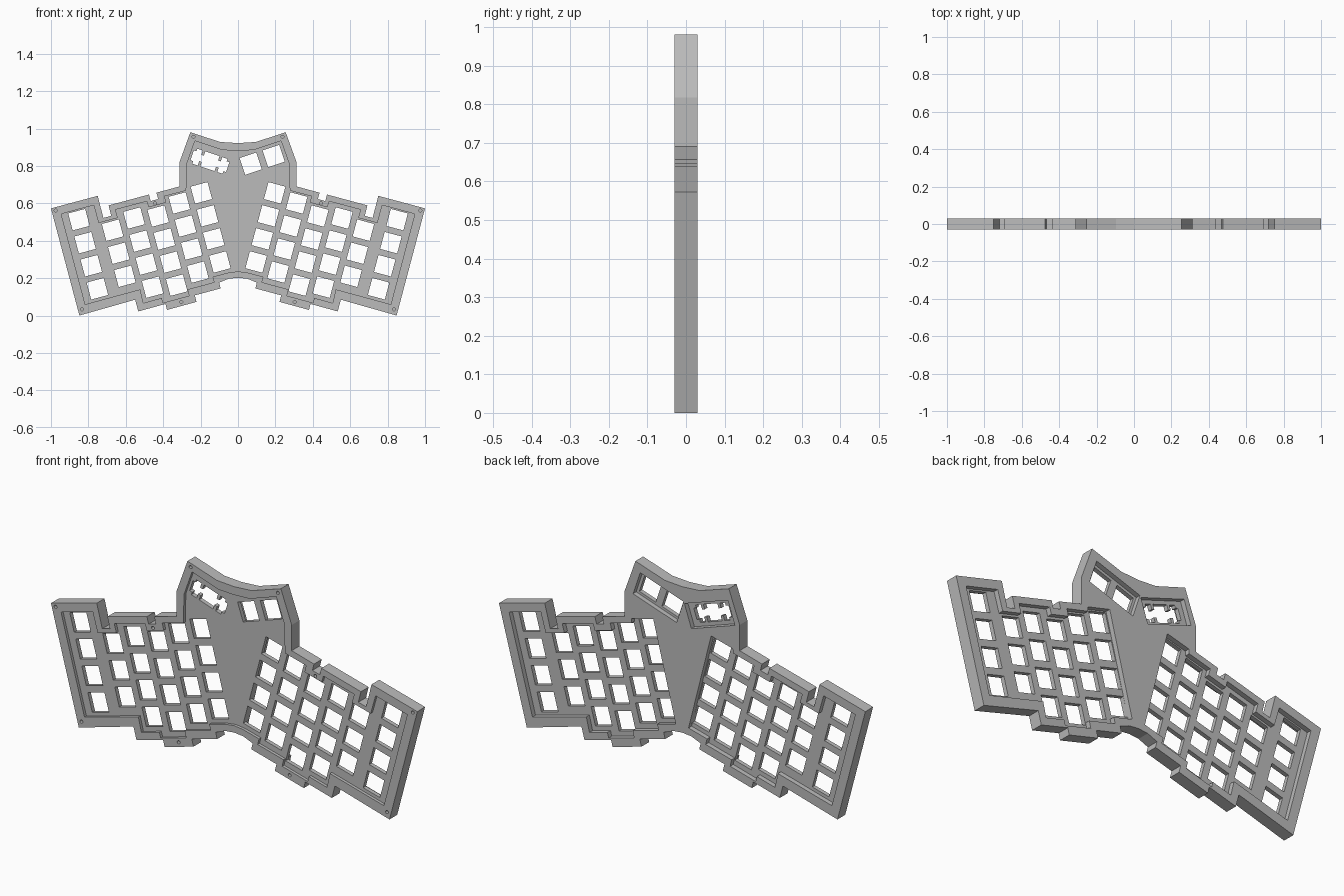
import bpy, bmesh, math
from mathutils import Vector, Matrix

if "Cube" in bpy.data.objects:
    bpy.data.objects.remove(bpy.data.objects["Cube"])

PITCH, HOLE, TILT = 0.1275, 0.094, math.radians(-15)
FRONT, BACK = -0.03, 0.03
PLATE_FRONT, PLATE_BACK = -0.015, 0.006

grey = bpy.data.materials.new("matte_grey")
grey.use_nodes = True
grey.diffuse_color = (0.5, 0.5, 0.5, 1)
grey.node_tree.nodes["Principled BSDF"].inputs["Base Color"].default_value = (0.5, 0.5, 0.5, 1)


def mirror(points):
    return [(-x, z) for x, z in reversed(points)]


def placed(points, centre, angle):
    """Turn local points by an angle and move them to a centre."""
    turn = Matrix.Rotation(angle, 2)
    return [tuple(turn @ Vector(p) + Vector(centre)) for p in points]


def rect(centre, w, h, angle):
    w, h = w / 2, h / 2
    return placed([(-w, -h), (w, -h), (w, h), (-w, h)], centre, angle)


def circle(centre, r, n=16):
    return placed([(r * math.cos(math.tau * i / n), r * math.sin(math.tau * i / n))
                   for i in range(n)], centre, 0)


def prisms(name, outlines, y0, y1):
    """One object holding every outline, extruded from y0 to y1."""
    bm = bmesh.new()
    for outline in outlines:
        near = [bm.verts.new((x, y0, z)) for x, z in outline]
        far = [bm.verts.new((x, y1, z)) for x, z in outline]
        bm.faces.new(near)
        bm.faces.new(far[::-1])
        for i in range(len(near)):
            j = (i + 1) % len(near)
            bm.faces.new((near[j], near[i], far[i], far[j]))
    bmesh.ops.recalc_face_normals(bm, faces=bm.faces)
    mesh = bpy.data.meshes.new(name)
    bm.to_mesh(mesh)
    bm.free()
    obj = bpy.data.objects.new(name, mesh)
    bpy.context.collection.objects.link(obj)
    mesh.materials.append(grey)
    return obj


def cut(target, name, outlines, y0, y1):
    cutter = prisms(name, outlines, y0, y1)
    cutter.hide_render = True
    mod = target.modifiers.new(name, "BOOLEAN")
    mod.operation, mod.solver, mod.object = "DIFFERENCE", "EXACT", cutter
    bpy.context.view_layer.objects.active = target
    bpy.ops.object.modifier_apply(modifier=name)
    bpy.data.objects.remove(cutter)


# Outer outline, right half, from top centre clockwise
outer = [(0, .922), (.095, .928), (.255, .98), (.314, .817), (.314, .69),
         (.436, .657), (.427, .623), (.467, .612), (.476, .647), (.692, .589),
         (.678, .533), (.72, .522), (.75, .64), (1, .573), (.848, 0),
         (.55, .085), (.533, .022), (.388, .062), (.38, .03), (.222, .073),
         (.231, .108), (.093, .145), (.101, .176), (.05, .197), (0, .202)]

# Inside edge of the rim: the crown, then the part around the keys
crown = [(0, .881), (.085, .885), (.23, .934), (.274, .81)]
key_edge = [(.277, .668), (.393, .638), (.384, .604), (.478, .579), (.487, .611),
            (.655, .566), (.643, .522), (.745, .495), (.772, .59), (.945, .543),
            (.817, .06), (.523, .14), (.506, .067), (.408, .094), (.401, .068),
            (.262, .106), (.27, .14), (.128, .178), (.136, .207)]
arch = [(.05, .23), (0, .236)]

case = prisms("keyboard_case", [outer + mirror(outer)[1:-1]], FRONT, BACK)

# Front recess inside the rim
inner = crown + key_edge + arch
cut(case, "front_recess", [inner + mirror(inner)[1:-1]], FRONT - 0.02, PLATE_FRONT)

# Back pockets behind both key blocks and both upper groups
block = [(.158, .721), (.276, .69)] + key_edge + [(.035, .234)]
UPPER = math.radians(18.5)
pockets = [block, mirror(block),
           rect((.13, .833), .25, .12, UPPER), rect((-.15, .825), .25, .12, -UPPER)]
cut(case, "back_pockets", pockets, PLATE_BACK, BACK + 0.02)

# Key openings: (columns across, rise of the column, rows)
columns = [(0, 0, 4), (1, -.022, 4), (2, -.06, 4), (3, -.037, 4), (4, -.07, 3), (5.25, .031, 4)]
openings = []
for across, rise, rows in columns:
    for row in range(rows):
        spot = placed([(across * PITCH, rise - row * PITCH)], (.196, .656), TILT)[0]
        key = rect(spot, HOLE, HOLE, TILT)
        openings += [key, mirror(key)]
openings += [rect(c, HOLE, HOLE, UPPER) for c in ((.068, .812), (.191, .853))]

# Wide upper opening with small clip tabs
side = [(-.1, .028), (-.085, .028), (-.085, .042), (-.055, .042), (-.055, .018), (-.04, .018),
        (-.04, .042), (.04, .042), (.04, .018), (.055, .018), (.055, .042),
        (.085, .042), (.085, .028), (.1, .028)]
slot = side + [(x, -z) for x, z in reversed(side)]
openings.append(placed(slot, (-.15, .825), -UPPER))
cut(case, "openings", openings, FRONT - 0.05, BACK + 0.05)

# Screw holes in the front rim
screws = [(.238, .955), (.975, .562), (.834, .033), (.443, .6), (.303, .073)]
holes = [circle((s * x, z), .008) for x, z in screws for s in (1, -1)]
cut(case, "screw_holes", holes, FRONT - 0.01, FRONT + 0.03)
